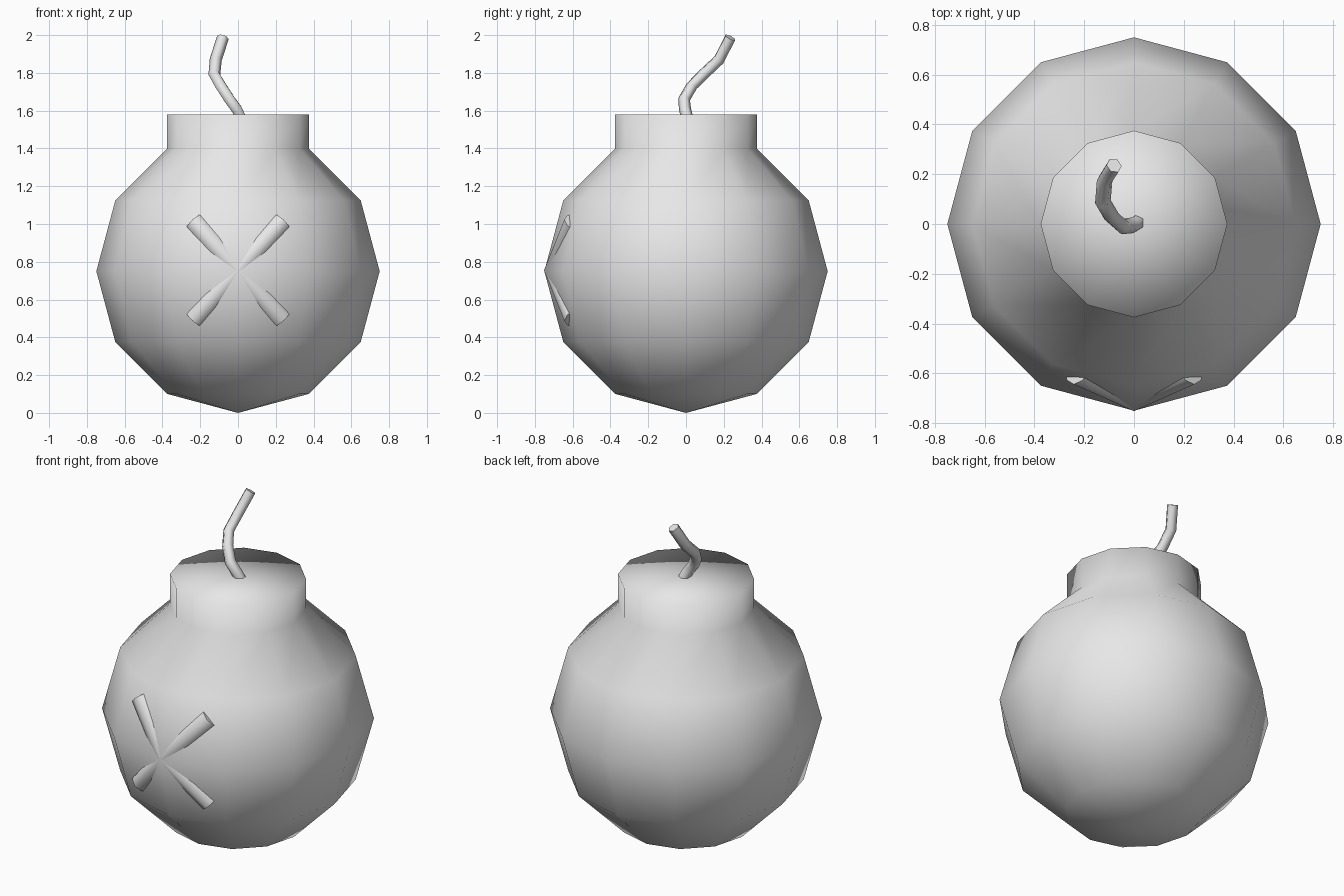
import bpy
from math import cos, sin, tau
from mathutils import Vector

if "Cube" in bpy.data.objects:
    bpy.data.objects.remove(bpy.data.objects["Cube"])

grey = bpy.data.materials.new("plain grey")
grey.use_nodes = True
colour = (0.8, 0.8, 0.8, 1)
grey.diffuse_color = colour
grey.node_tree.nodes["Principled BSDF"].inputs["Base Color"].default_value = colour


def add_mesh(name, verts, faces):
    mesh = bpy.data.meshes.new(name)
    mesh.from_pydata(verts, [], faces)
    mesh.materials.append(grey)
    mesh.shade_smooth()
    obj = bpy.data.objects.new(name, mesh)
    bpy.context.collection.objects.link(obj)
    return obj


def skin(rings, n):
    """Quads joining consecutive rings of n points."""
    return [(r * n + i, r * n + (i + 1) % n,
             (r + 1) * n + (i + 1) % n, (r + 1) * n + i)
            for r in range(rings - 1) for i in range(n)]


def lathe(name, profile, n):
    """Turn (radius, height) points about z, closed by a pole at each end."""
    (_, low), *rings, (_, high) = profile
    verts = [(r * cos(tau * i / n), r * sin(tau * i / n), z)
             for r, z in rings for i in range(n)]
    faces = skin(len(rings), n)
    bottom, top = len(verts), len(verts) + 1
    last = (len(rings) - 1) * n
    verts += [(0, 0, low), (0, 0, high)]
    for i in range(n):
        j = (i + 1) % n
        faces += [(bottom, j, i), (top, last + i, last + j)]
    return add_mesh(name, verts, faces)


def tube(name, path, radius, n):
    """Sweep an n-sided section along a path, with flat ends."""
    path = [Vector(p) for p in path]
    verts = []
    side = Vector((0, -1, 0))
    for k, p in enumerate(path):
        d = (path[min(k + 1, len(path) - 1)] - path[max(k - 1, 0)]).normalized()
        side = (side - d * side.dot(d)).normalized()
        other = d.cross(side)
        verts += [p + radius * (side * cos(tau * i / n) + other * sin(tau * i / n))
                  for i in range(n)]
    faces = skin(len(path), n)
    last = len(verts) - n
    obj = add_mesh(name, verts, faces + [tuple(reversed(range(n))),
                                         tuple(range(last, last + n))])
    # Crisp rims on the end caps
    for poly in obj.data.polygons:
        poly.use_smooth = len(poly.vertices) == 4
    return obj


# Round body running into a cylindrical neck with a flat top
R = 0.75
ball = [(R * sin(tau * k / 12), R - R * cos(tau * k / 12)) for k in range(6)]
lathe("body", ball + [(R / 2, 1.58), (0, 1.58)], 12)

# Crossed bars sunk into the front, bent to follow the body
for name, s in (("cross_bar_rising", 1), ("cross_bar_falling", -1)):
    tube(name, [(-0.23 * s, -0.587, 0.5), (0, -0.692, 0.755),
                (0.23 * s, -0.587, 1.01)], 0.06, 8)

# Curling fuse
tube("fuse", [(0.02, 0.01, 1.55), (-0.005, -0.005, 1.605), (-0.045, -0.01, 1.66),
              (-0.09, 0.03, 1.73), (-0.125, 0.09, 1.79),
              (-0.118, 0.175, 1.87), (-0.08, 0.235, 1.987)], 0.032, 6)
